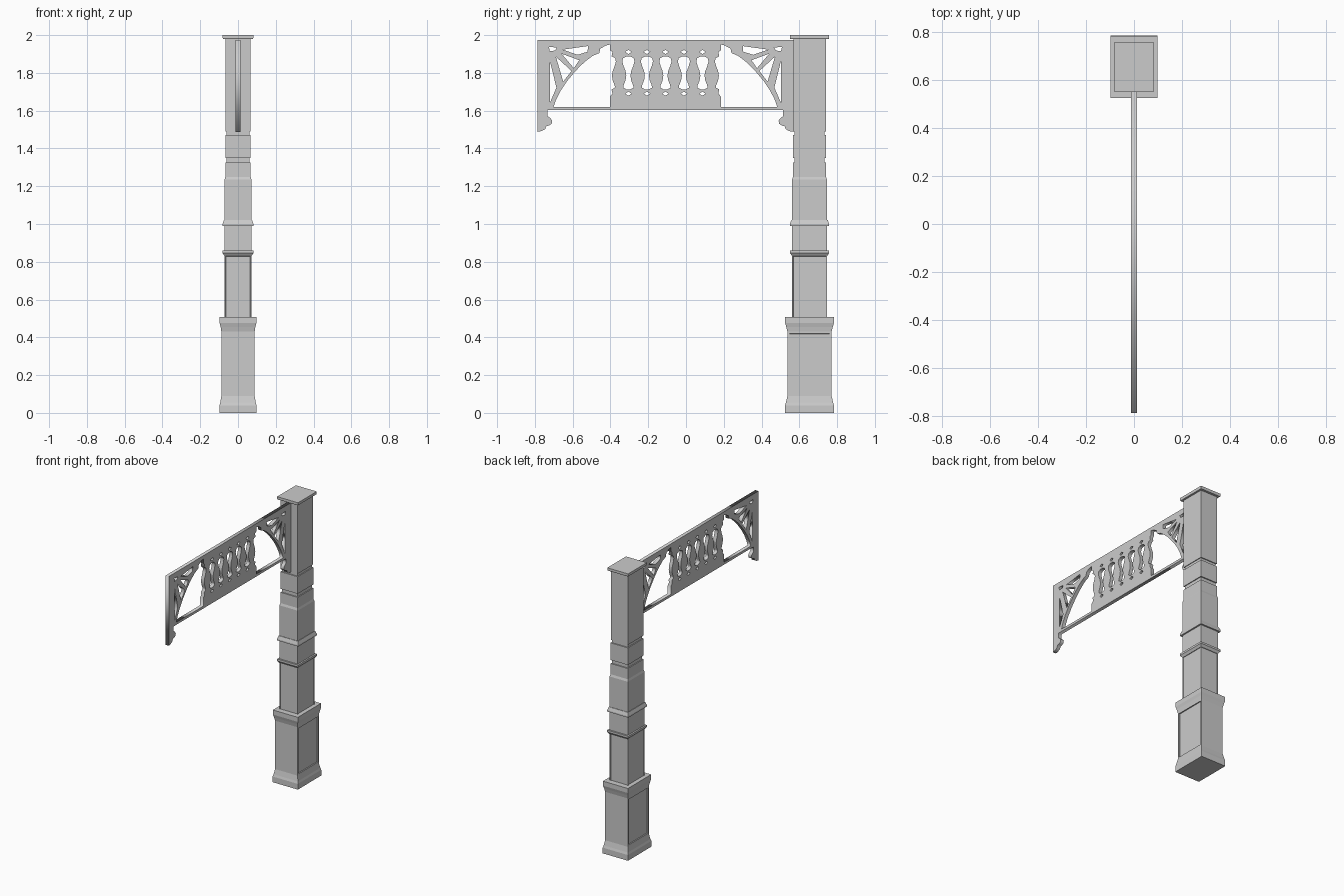
import bpy, bmesh
from math import pi

POST_Y = 0.654      # centre of the post
PANEL_Y = -0.109    # centre of the fretwork panel
HALF = 0.677        # half length of the panel


def loft_post(name, rings, recess):
    """Stack rectangular rings (z, half x, half y); recess maps ring index -> (sides, border, depth)."""
    bm = bmesh.new()
    loops = [[bm.verts.new((sx * hx, sy * hy, z))
              for sx, sy in ((-1, -1), (1, -1), (1, 1), (-1, 1))] for z, hx, hy in rings]
    bm.faces.new(loops[0][::-1])
    bm.faces.new(loops[-1])
    picked = []
    for i in range(len(loops) - 1):
        a, b = loops[i], loops[i + 1]
        for k in range(4):                      # sides: 0 -y, 1 +x, 2 +y, 3 -x
            n = (k + 1) % 4
            f = bm.faces.new((a[k], a[n], b[n], b[k]))
            if i in recess and k in recess[i][0]:
                picked.append((f, recess[i][1], recess[i][2]))
    bm.normal_update()
    for f, border, depth in picked:
        # flat border first, then a steep step inwards
        bmesh.ops.inset_individual(bm, faces=[f], thickness=border)
        bmesh.ops.inset_individual(bm, faces=[f], thickness=0.001, depth=-depth)
    me = bpy.data.meshes.new(name)
    bm.to_mesh(me)
    bm.free()
    ob = bpy.data.objects.new(name, me)
    ob.location.y = POST_Y
    bpy.context.collection.objects.link(ob)
    return ob


# Plinth with flared foot and flared top
loft_post("plinth", [
    (0, .098, .130), (.04, .098, .130), (.055, .094, .125), (.09, .088, .117),
    (.43, .088, .117), (.455, .092, .123), (.475, .097, .129), (.507, .097, .129)],
    {3: ((1, 3), .015, .007)})

# Lower shaft with recessed panels
loft_post("lower_shaft", [(.50, .071, .0925), (.835, .071, .0925)],
          {0: ((0, 1, 2, 3), .008, .004)})

# Upper shaft with two mouldings, neck grooves and collar
loft_post("upper_shaft", [
    (.83, .071, .0925), (.838, .076, .098), (.846, .082, .104), (.86, .082, .104),
    (.86, .071, .0925), (.99, .071, .0925), (.99, .082, .104), (1.0, .082, .104),
    (1.022, .074, .096), (1.022, .071, .0925), (1.235, .071, .0925), (1.25, .067, .087),
    (1.325, .067, .087), (1.325, .061, .079), (1.35, .061, .079), (1.35, .067, .087),
    (1.47, .067, .087), (1.47, .061, .079), (1.49, .061, .079), (1.49, .066, .086),
    (1.985, .066, .086)], {})

# Post cap
loft_post("post_cap", [(1.98, .079, .102), (1.985, .081, .104), (2.0, .081, .104)], {})

# Fretwork panel: a filled flat curve, outer outline plus holes (u along y, v up)
curve = bpy.data.curves.new("fretwork_panel", 'CURVE')
curve.dimensions = '2D'
curve.fill_mode = 'BOTH'
curve.extrude = 0.0125


def add_loop(pts):
    s = curve.splines.new('POLY')
    s.points.add(len(pts) - 1)
    for p, (u, v) in zip(s.points, pts):
        p.co = (u, v, 0, 1)
    s.use_cyclic_u = True


def flip(pts):
    return [(-u, v) for u, v in pts][::-1]


# Outer outline with scrolled pendants at both ends
left = [(-.623, 1.603), (-.623, 1.57), (-.611, 1.562), (-.599, 1.548), (-.602, 1.53),
        (-.618, 1.521), (-.632, 1.517), (-.636, 1.503), (-.655, 1.492), (-HALF, 1.488),
        (-HALF, 1.974)]
add_loop(left + flip(left))

# Baluster half-widths (v, half width) with the gaps between neighbours as holes
PITCH = 0.098
vase = [(1.712, .040), (1.722, .022), (1.735, .024), (1.76, .034), (1.785, .038),
        (1.81, .034), (1.835, .024), (1.86, .017), (1.878, .021), (1.888, .040)]
for i in range(-2, 3):
    c = i * PITCH
    gap = [(c - PITCH / 2 + w, v) for v, w in vase]
    add_loop(gap + [(c + PITCH / 2 - w, v) for v, w in reversed(vase)])
    for v in (1.69, 1.911):                     # small diamonds above and below
        add_loop([(c - .017, v), (c, v - .011), (c + .017, v), (c, v + .011)])

# Arched openings beside the balusters, and the sunburst cut-outs in the corners
c0 = -2.5 * PITCH
arch = [(-.592, 1.62), (-.294, 1.62), (-.294, 1.675), (-.28, 1.69)]
arch += [(c0 - w, v) for v, w in vase]
arch += [(-.28, 1.911), (-.294, 1.92), (-.294, 1.95), (-.315, 1.945), (-.345, 1.928),
         (-.350, 1.905), (-.385, 1.89), (-.42, 1.864), (-.45, 1.837), (-.48, 1.805),
         (-.52, 1.757), (-.555, 1.705), (-.578, 1.66)]
rays = [
    [(-.544, 1.923), (-.410, 1.942), (-.412, 1.912), (-.465, 1.896)],
    [(-.550, 1.902), (-.456, 1.867), (-.485, 1.825)],
    [(-.580, 1.886), (-.497, 1.810), (-.541, 1.754)],
    [(-.612, 1.865), (-.577, 1.722), (-.611, 1.643)],
    [(-.617, 1.938), (-.575, 1.934), (-.585, 1.918), (-.612, 1.915)],
]
for hole in [arch] + rays:
    add_loop(hole)
    add_loop(flip(hole))

panel = bpy.data.objects.new("fretwork_panel", curve)
panel.rotation_euler = (pi / 2, 0, pi / 2)
panel.location.y = PANEL_Y
bpy.context.collection.objects.link(panel)
bpy.context.view_layer.objects.active = panel
panel.select_set(True)
bpy.ops.object.convert(target='MESH')
